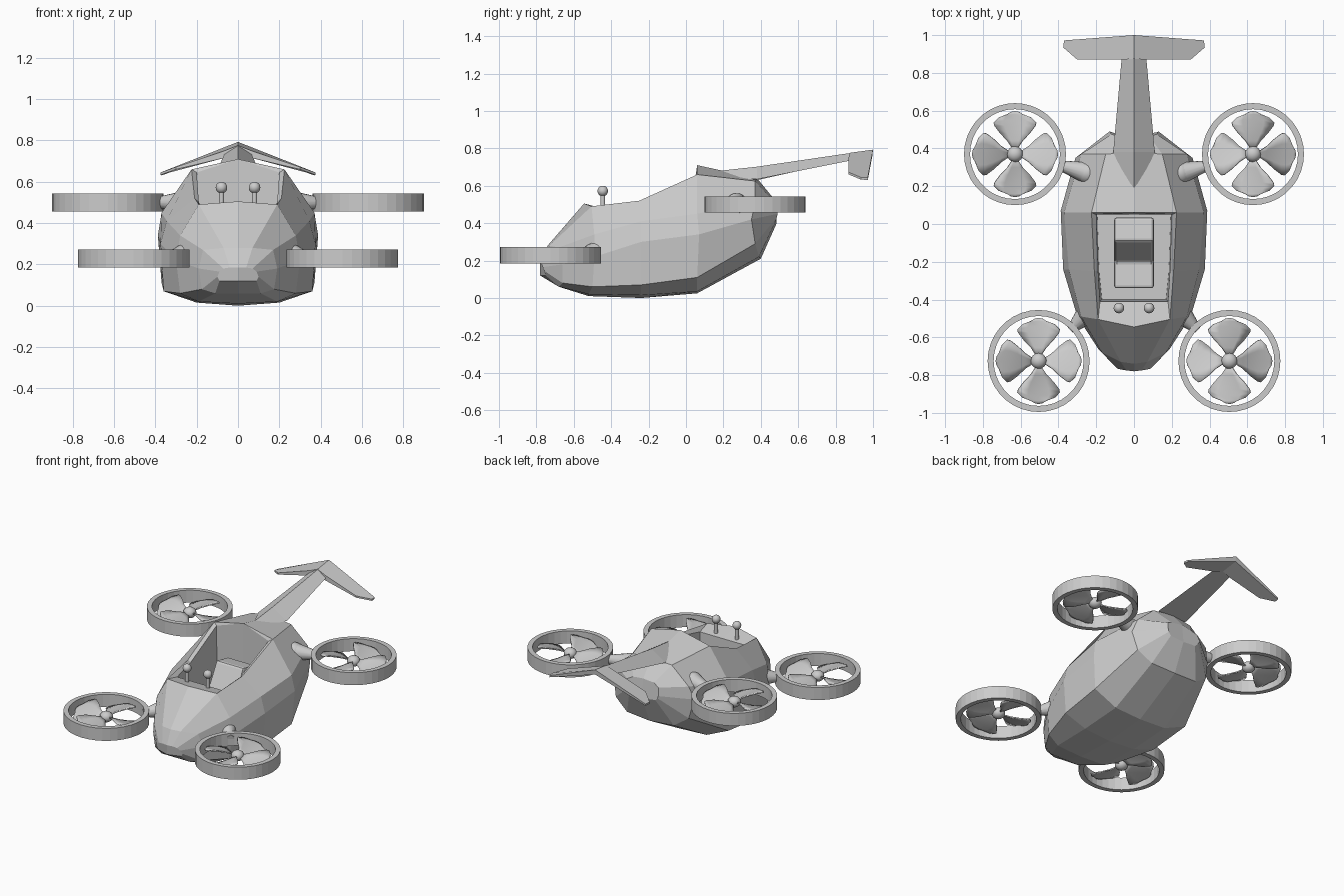
import bpy, bmesh, math
from mathutils import Vector, Matrix

if "Cube" in bpy.data.objects:
    bpy.data.objects.remove(bpy.data.objects["Cube"])


def make(name, verts, faces, mirror=False):
    me = bpy.data.meshes.new(name)
    bm = bmesh.new()
    vs = [bm.verts.new(v) for v in verts]
    for f in faces:
        bm.faces.new([vs[i] for i in f])
    bmesh.ops.recalc_face_normals(bm, faces=bm.faces)
    bm.to_mesh(me)
    bm.free()
    ob = bpy.data.objects.new(name, me)
    bpy.context.collection.objects.link(ob)
    if mirror:
        m = ob.modifiers.new("mirror", 'MIRROR')
        m.use_clip = True
        m.merge_threshold = 0.002
    return ob


def smooth(ob):
    for p in ob.data.polygons:
        p.use_smooth = True


def rod(name, a, b, r1, r2, n=16):
    a, b = Vector(a), Vector(b)
    d = b - a
    bpy.ops.mesh.primitive_cone_add(vertices=n, radius1=r1, radius2=r2, depth=d.length,
                                    location=(a + b) / 2, rotation=d.to_track_quat('Z', 'Y').to_euler())
    ob = bpy.context.object
    ob.name = name
    bpy.ops.object.shade_smooth_by_angle(angle=math.radians(40))
    return ob


def ball(name, loc, r, squash=1.0):
    bpy.ops.mesh.primitive_uv_sphere_add(segments=16, ring_count=10, radius=r, location=loc)
    ob = bpy.context.object
    ob.name = name
    ob.scale.z = squash
    smooth(ob)
    return ob


# Hull: half stations from nose to tail, each running keel to roof centre
stations = [
    [(0, -.78, .12), (.09, -.75, .12), (.10, -.75, .14), (.09, -.765, .165), (.07, -.77, .18), (.04, -.775, .185), (0, -.78, .185)],
    [(0, -.68, .06), (.11, -.68, .06), (.175, -.66, .08), (.19, -.66, .18), (.17, -.68, .27), (.07, -.73, .28), (0, -.74, .28)],
    [(0, -.52, .01), (.19, -.52, .02), (.28, -.50, .06), (.30, -.49, .22), (.28, -.49, .34), (.19, -.505, .49), (0, -.545, .505)],
    [(0, -.24, 0), (.20, -.24, .015), (.36, -.24, .07), (.375, -.24, .30), (.345, -.24, .41), (.21, -.25, .52), (0, -.25, .52)],
    [(0, .06, .025), (.20, .06, .035), (.37, .06, .11), (.388, .07, .34), (.37, .06, .45), (.225, .06, .66), (0, .06, .71)],
    [(0, .40, .21), (.18, .39, .22), (.28, .37, .29), (.31, .35, .42), (.28, .37, .51), (.15, .37, .625), (0, .38, .64)],
    [(0, .485, .40), (.10, .48, .41), (.12, .485, .43), (.13, .49, .45), (.12, .475, .50), (.08, .465, .52), (0, .47, .53)],
]
n = 7
verts = [p for s in stations for p in s]
faces = [list(range(n)), list(range(6 * n, 7 * n))]
for i in range(6):
    for j in range(n - 1):
        if j == n - 2 and i in (2, 3):      # cockpit opening
            continue
        faces.append((i * n + j, i * n + j + 1, (i + 1) * n + j + 1, (i + 1) * n + j))
hull = make("hull", verts, faces, True)

# Cockpit lining: dashboard, lip, walls, floor and bulkhead
make("cockpit_lining", [
    (.19, -.505, .49), (.21, -.25, .52), (.225, .06, .66), (0, .06, .71), (0, -.545, .505),   # rim
    (.18, -.41, .47), (.19, -.25, .505), (.20, .05, .645), (0, -.41, .47),                    # inner lip
    (.17, -.40, .2), (.185, -.25, .2), (.195, .05, .2), (0, -.40, .2), (0, -.25, .2), (0, .05, .2)],
    [(4, 0, 5, 8), (0, 1, 6, 5), (1, 2, 7, 6), (5, 6, 10, 9), (6, 7, 11, 10),
     (9, 10, 13, 12), (10, 11, 14, 13), (5, 9, 12, 8), (7, 2, 3), (7, 3, 14, 11)], True)

# Seat: side profile extruded across
prof = [(-.34, .20), (-.34, .31), (-.20, .29), (-.09, .485), (.035, .46), (.035, .20)]
k = len(prof)
seat = make("seat", [(x, y, z) for x in (-.105, .105) for y, z in prof],
            [list(range(k)), list(range(k, 2 * k))] +
            [(i, (i + 1) % k, k + (i + 1) % k, k + i) for i in range(k)])
b = seat.modifiers.new("bevel", 'BEVEL')
b.width = .014
b.segments = 2

# Control sticks
for s in (-1, 1):
    rod("control_stick", (s * .08, -.445, .46), (s * .08, -.445, .56), .013, .013, 12)
    ball("stick_knob", (s * .08, -.445, .572), .028)

# Tail boom: tapering ridge with a flat underside
make("tail_boom", [
    (0, .18, .68), (.05, .25, .64), (0, .25, .63),
    (0, .38, .702), (.11, .38, .635), (0, .38, .63),
    (0, .90, .778), (.065, .88, .735), (0, .88, .742)],
    [(0, 1, 4, 3), (1, 2, 5, 4), (0, 1, 2), (3, 4, 7, 6), (4, 5, 8, 7), (6, 7, 8)], True)

# Tail fin: drooping chevron, top outline with an offset lower copy
top = [(0, .875, .776), (.06, .87, .752), (.30, .87, .672), (.375, .935, .645),
       (.37, .972, .643), (0, 1.0, .793)]
k = len(top)
low = [(x, y - (.004 if x < .01 else 0), z - (.035 if x < .1 else .012)) for x, y, z in top]
make("tail_fin", top + low,
     [list(range(k)), list(range(k, 2 * k))] +
     [(i, i + 1, k + i + 1, k + i) for i in range(k - 1)], True)


# Rotor parts
def ring(loc, r_out=.27, r_in=.238, h=.0435, seg=36):
    v, f = [], []
    for i in range(seg):
        a = math.tau * i / seg
        for r, z in ((r_out, -h), (r_out, h), (r_in, h), (r_in, -h)):
            v.append((r * math.cos(a), r * math.sin(a), z))
    for i in range(seg):
        p, q = 4 * i, 4 * ((i + 1) % seg)
        f += [(p + j, p + (j + 1) % 4, q + (j + 1) % 4, q + j) for j in range(4)]
    make("rotor_ring", v, f).location = loc


def blades(loc, hand):
    # petal rows: radius, half width, pitch in degrees
    rows = [(.025, .012, 30), (.07, .045, 28), (.11, .085, 24), (.15, .115, 20),
            (.185, .118, 18), (.212, .09, 17), (.228, .045, 16)]
    v, f = [], []
    for q in range(4):
        m = Matrix.Rotation(q * math.pi / 2, 4, 'Z')
        base = len(v)
        for r, w, pitch in rows:
            t = math.radians(pitch) * hand
            for u in (-1, -.5, 0, .5, 1):
                # tips curve inward so petals stay inside the ring
                v.append(m @ Vector((r - .018 * u * u * (r > .18), u * w * math.cos(t), u * w * math.sin(t) * .9)))
        for i in range(len(rows) - 1):
            for j in range(4):
                a = base + i * 5 + j
                f.append((a, a + 1, a + 6, a + 5))
    ob = make("rotor_blades", v, f)
    ob.location = loc
    smooth(ob)
    s = ob.modifiers.new("thickness", 'SOLIDIFY')
    s.thickness = .008
    s.offset = 0


# Four ducted rotors with tapered struts
for s in (-1, 1):
    for x, y, z, foot, tip in (
            (.63, .37, .50, (.245, .27, .50), (.40, .312, .50)),
            (.505, -.725, .228, (.245, -.47, .25), (.335, -.56, .235))):
        c = (s * x, y, z)
        ring(c)
        blades(c, s)
        ball("rotor_hub", c, .042, .85)
        a = (s * foot[0], foot[1], foot[2])
        rod("rotor_strut", a, (s * tip[0], tip[1], tip[2]), .06, .024)
        ball("strut_base", a, .06)
